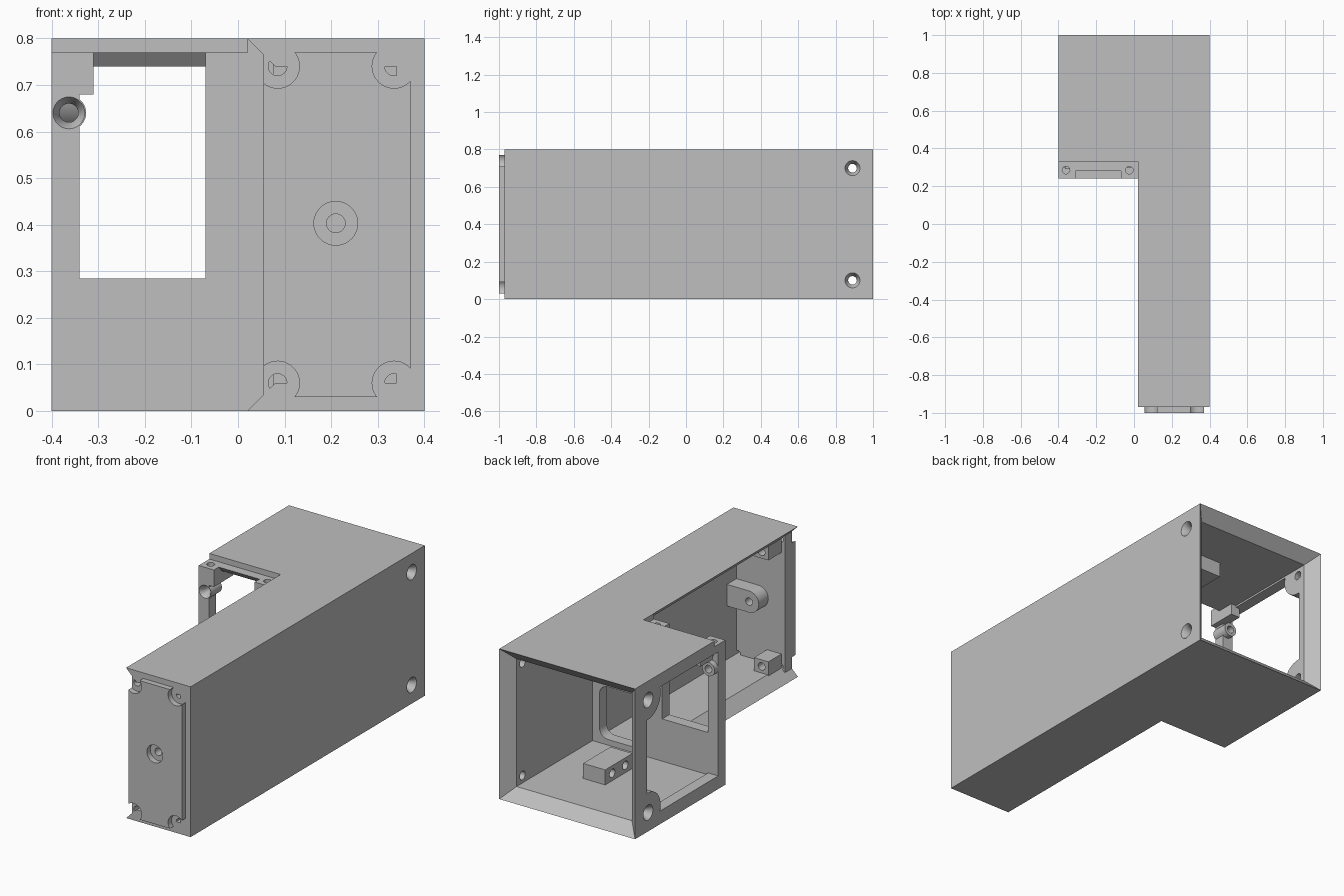
import bpy, bmesh, math
from mathutils import Vector, Matrix

cube = bpy.data.objects.get("Cube")
if cube:
    bpy.data.objects.remove(cube, do_unlink=True)

grey = bpy.data.materials.new("plain grey")
grey.use_nodes = True
grey.diffuse_color = (0.52, 0.52, 0.52, 1)
grey.node_tree.nodes["Principled BSDF"].inputs["Base Color"].default_value = grey.diffuse_color


def finish(name, bm):
    bmesh.ops.recalc_face_normals(bm, faces=bm.faces)
    mesh = bpy.data.meshes.new(name)
    bm.to_mesh(mesh)
    bm.free()
    mesh.materials.append(grey)
    ob = bpy.data.objects.new(name, mesh)
    bpy.context.collection.objects.link(ob)
    return ob


def hull(name, points):
    bm = bmesh.new()
    for p in points:
        bm.verts.new(p)
    bmesh.ops.convex_hull(bm, input=bm.verts)
    bmesh.ops.dissolve_limit(bm, angle_limit=0.01, verts=bm.verts, edges=bm.edges)
    return finish(name, bm)


def box(name, xs, ys, zs):
    return hull(name, [(x, y, z) for x in xs for y in ys for z in zs])


def rod(name, start, end, r1, r2=None, segments=40):
    # cylinder or cone between two points
    a, b = Vector(start), Vector(end)
    bm = bmesh.new()
    turn = (b - a).to_track_quat('Z', 'Y').to_matrix().to_4x4()
    bmesh.ops.create_cone(bm, cap_ends=True, segments=segments, radius1=r1,
                          radius2=r1 if r2 is None else r2, depth=(b - a).length,
                          matrix=Matrix.Translation((a + b) / 2) @ turn)
    return finish(name, bm)


def prism(name, outline, z0, z1):
    bm = bmesh.new()
    face = bm.faces.new([bm.verts.new((x, y, z0)) for x, y in outline])
    top = bmesh.ops.extrude_face_region(bm, geom=[face])["geom"]
    bmesh.ops.translate(bm, vec=(0, 0, z1 - z0),
                        verts=[v for v in top if isinstance(v, bmesh.types.BMVert)])
    return finish(name, bm)


def combine(ob, tools, operation='DIFFERENCE'):
    bpy.context.view_layer.objects.active = ob
    for tool in tools:
        mod = ob.modifiers.new("cut", 'BOOLEAN')
        mod.operation, mod.solver, mod.object = operation, 'EXACT', tool
        bpy.ops.object.modifier_apply(modifier=mod.name)
        bpy.data.objects.remove(tool, do_unlink=True)


def smooth(ob):
    bpy.ops.object.select_all(action='DESELECT')
    ob.select_set(True)
    bpy.context.view_layer.objects.active = ob
    bpy.ops.object.shade_smooth_by_angle(angle=math.radians(30))


wall, mid = 0.06, 0.4
levels = (0.1, 0.7)
inside = (wall, 0.8 - wall)

# L-shaped housing, hollowed with mitred open edges
housing = prism("housing", [(-0.4, 0.24), (0.02, 0.24), (0.02, -0.97),
                            (0.4, -0.97), (0.4, 1), (-0.4, 1)], 0, 0.8)
back_mitre = hull("back_mitre", [(sx * h, y, mid + sz * h) for h, y in ((0.34, 0.94), (0.44, 1.04))
                                 for sx in (-1, 1) for sz in (-1, 1)])
side_mitre = hull("side_mitre", [(x, y, mid + s * h) for x, h in ((0.08, 0.34), (-0.02, 0.44))
                                 for y in (-1.1, 0.24) for s in (-1, 1)])
combine(housing, [
    box("rear_cavity", (-0.34, 0.34), (0.30, 1.1), inside),
    box("arm_cavity", (0.0, 0.34), (-1.1, 0.24), inside),
    back_mitre, side_mitre,
    box("frame_step", (-0.5, 0.02), (0.1, 0.33), (0.77, 0.9)),
])

# Side opening that leaves rounded ears round the screw holes
opening = box("side_opening", (-0.5, -0.3), (0.30, 0.90), (0.07, 0.73))
combine(opening, [rod("ear", (-0.6, 0.89, z), (-0.2, 0.89, z), 0.105) for z in levels])

# Window, sloped lintel and rounded cable pass in the inner wall
lintel = hull("lintel", [(x, y, z) for x in (-0.31, -0.07)
                         for y, z in ((0.2, 0.73), (0.2, 0.80), (0.255, 0.80),
                                      (0.255, 0.77), (0.31, 0.735), (0.31, 0.73))])
cable_pass = hull("cable_pass", [
    (cx + 0.05 * math.cos(a), y, cz + 0.05 * math.sin(a))
    for cx in (0.12, 0.25) for cz in (0.14, 0.32) for y in (0.2, 0.35)
    for a in [i * math.pi / 12 for i in range(24)]])
combine(housing, [
    opening,
    box("window", (-0.34, -0.07), (0.2, 0.32), (0.285, 0.68)),
    box("window_top", (-0.31, -0.07), (0.2, 0.32), (0.6, 0.74)),
    lintel, cable_pass,
] + [rod("frame_hole", (x, 0.285, 0.70), (x, 0.285, 0.9), 0.02) for x in (-0.36, -0.025)])

# Countersunk screw holes on both sides
for s in (-1, 1):
    for z in levels:
        combine(housing, [
            rod("hole", (s * 0.3, 0.89, z), (s * 0.5, 0.89, z), 0.023),
            rod("sink", (s * 0.37, 0.89, z), (s * 0.405, 0.89, z), 0.023, 0.043)])

# Front wall and scalloped front cover
screws = [(x, z) for x in (0.085, 0.335) for z in (0.06, 0.74)]
front_wall = box("front_wall", (0.055, 0.37), (-0.97, -0.91), (0.03, 0.77))
front_cover = box("front_cover", (0.055, 0.37), (-1, -0.97), (0.03, 0.77))
combine(front_cover, [rod("scallop", (x, -1.1, z), (x, -0.9, z), 0.047) for x, z in screws]
        + [rod("recess", (0.21, -1.1, 0.403), (0.21, -0.9, 0.403), 0.047)])
combine(front_wall, [rod("screw", (x, -1.1, z), (x, -0.8, z), 0.02)
                     for x, z in screws + [(0.21, 0.403)]])

# Screw lugs behind the front wall
lug = box("centre_lug", (0.21, 0.345), (-0.91, -0.83), (0.345, 0.46))
combine(lug, [rod("lug_end", (0.21, -0.91, 0.4025), (0.21, -0.83, 0.4025), 0.0575)], 'UNION')
combine(lug, [rod("lug_hole", (0.21, -1, 0.403), (0.21, -0.7, 0.403), 0.02)])
blocks = [lug]
for s, side in ((-1, "lower"), (1, "upper")):
    block = box(side + "_corner_block", (0.075, 0.16), (-0.91, -0.80),
                (mid + s * 0.345, mid + s * 0.27))
    combine(block, [rod("bore", (0.115, -0.85, mid + s * 0.305), (0.115, -0.7, mid + s * 0.305), 0.02)])
    blocks.append(block)

    # Mounting block with two side bores on the floor and the ceiling
    block = box(side + "_mounting_block", (0.0, 0.13), (0.45, 0.68), (mid + s * 0.345, mid + s * 0.26))
    combine(block, [rod("bore", (-0.1, y, mid + s * 0.30), (0.08, y, mid + s * 0.30), 0.022)
                    for y in (0.51, 0.62)])
    blocks.append(block)

# Countersunk boss and stop block beside the window
boss = rod("window_boss", (-0.363, 0.24, 0.64), (-0.363, 0.33, 0.64), 0.037)
boss_tools = [("boss_bore", 0.10, 0.40, 0.02, 0.02), ("boss_sink", 0.235, 0.265, 0.037, 0.02)]
combine(housing, [rod(n, (-0.363, a, 0.64), (-0.363, b, 0.64), r, q) for n, a, b, r, q in boss_tools])
combine(boss, [rod(n, (-0.363, a, 0.64), (-0.363, b, 0.64), r, q) for n, a, b, r, q in boss_tools])
stop = box("window_stop", (-0.365, -0.31), (0.29, 0.40), (0.68, 0.74))

for ob in [housing, front_wall, front_cover, boss, stop] + blocks:
    smooth(ob)
